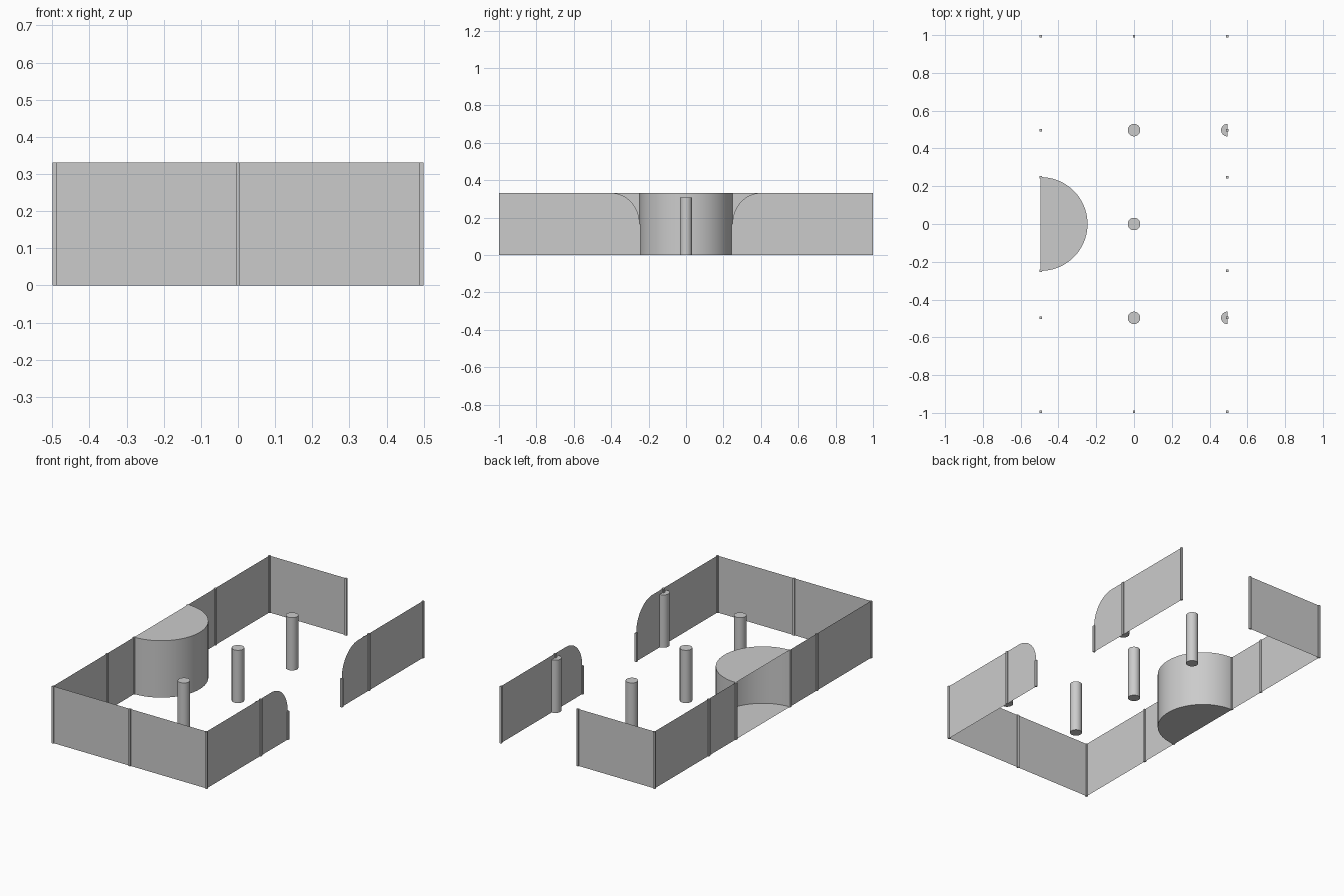
import bpy, bmesh
from math import sin, cos, pi

if "Cube" in bpy.data.objects:
    bpy.data.objects.remove(bpy.data.objects["Cube"])

H = 0.331            # wall height
COL_H = 0.307        # column height
X, Y = 0.494, 0.994  # wall centre lines
MID, DOOR = 0.497, 0.248
POST = 0.012


def finish(name, bm, smooth=False):
    me = bpy.data.meshes.new(name)
    bm.to_mesh(me)
    bm.free()
    ob = bpy.data.objects.new(name, me)
    bpy.context.collection.objects.link(ob)
    if smooth:
        bpy.context.view_layer.objects.active = ob
        ob.select_set(True)
        bpy.ops.object.shade_smooth_by_angle()
        ob.select_set(False)
    return ob


def panel(name, outline):
    """Paper-thin wall from one outline of 3D points."""
    bm = bmesh.new()
    bm.faces.new([bm.verts.new(p) for p in outline])
    finish(name, bm)


def straight_wall(name, a, b):
    panel(name, [(*a, 0), (*b, 0), (*b, H), (*a, H)])


def post(name, x, y, h=H):
    bpy.ops.mesh.primitive_cube_add(size=1, location=(x, y, h / 2))
    ob = bpy.context.object
    ob.name = name
    ob.scale = (POST, POST, h)


def drum(name, x, y, r, h, start=0, sweep=2 * pi, n=48):
    """Round column, or an open-backed part of one, with top and bottom caps."""
    full = sweep > 6.28
    bm = bmesh.new()
    angles = [start + sweep * i / n for i in range(n if full else n + 1)]
    low, top = [[bm.verts.new((x + r * cos(a), y + r * sin(a), z)) for a in angles]
                for z in (0, h)]
    for i in range(n):
        j = (i + 1) % len(angles)
        bm.faces.new((low[i], low[j], top[j], top[i]))
    bm.faces.new(top)
    bm.faces.new(low[::-1])
    finish(name, bm, smooth=True)


# Front wall (full width) and back wall (half width)
straight_wall("front_wall", (-X, -Y), (X, -Y))
straight_wall("back_wall", (-X, Y), (0, Y))

for s, side in ((-1, "front"), (1, "back")):
    # Left wall on each side of the half-round bay
    straight_wall(f"left_wall_{side}", (-X, s * Y), (-X, s * DOOR))

    # Right wall with a rounded upper corner at the opening
    ry, rz = 0.15, H / 2
    arc = [(X, s * (DOOR + ry - ry * cos(t)), H - rz + rz * sin(t))
           for t in (pi / 2 * i / 16 for i in range(17))]
    panel(f"right_wall_{side}",
          [(X, s * Y, 0), (X, s * DOOR, 0)] + arc + [(X, s * Y, H)])

    # Slim posts along the walls
    for y in (Y, MID, DOOR):
        post(f"left_post_{side}", -X, s * y)
        post(f"right_post_{side}", X, s * y, H / 2 if y == DOOR else H)
    post(f"middle_post_{side}", 0, s * Y)

    # Free-standing column and half column against the right wall
    drum(f"column_{side}", 0, s * MID, 0.033, COL_H, n=32)
    drum(f"half_column_{side}", X, s * MID, 0.033, COL_H, pi / 2, pi, n=16)

# Central column and half-round bay open at the back
drum("column_centre", 0, 0, 0.033, COL_H, n=32)
drum("half_round_bay", -X, 0, DOOR, H, -pi / 2, pi)
